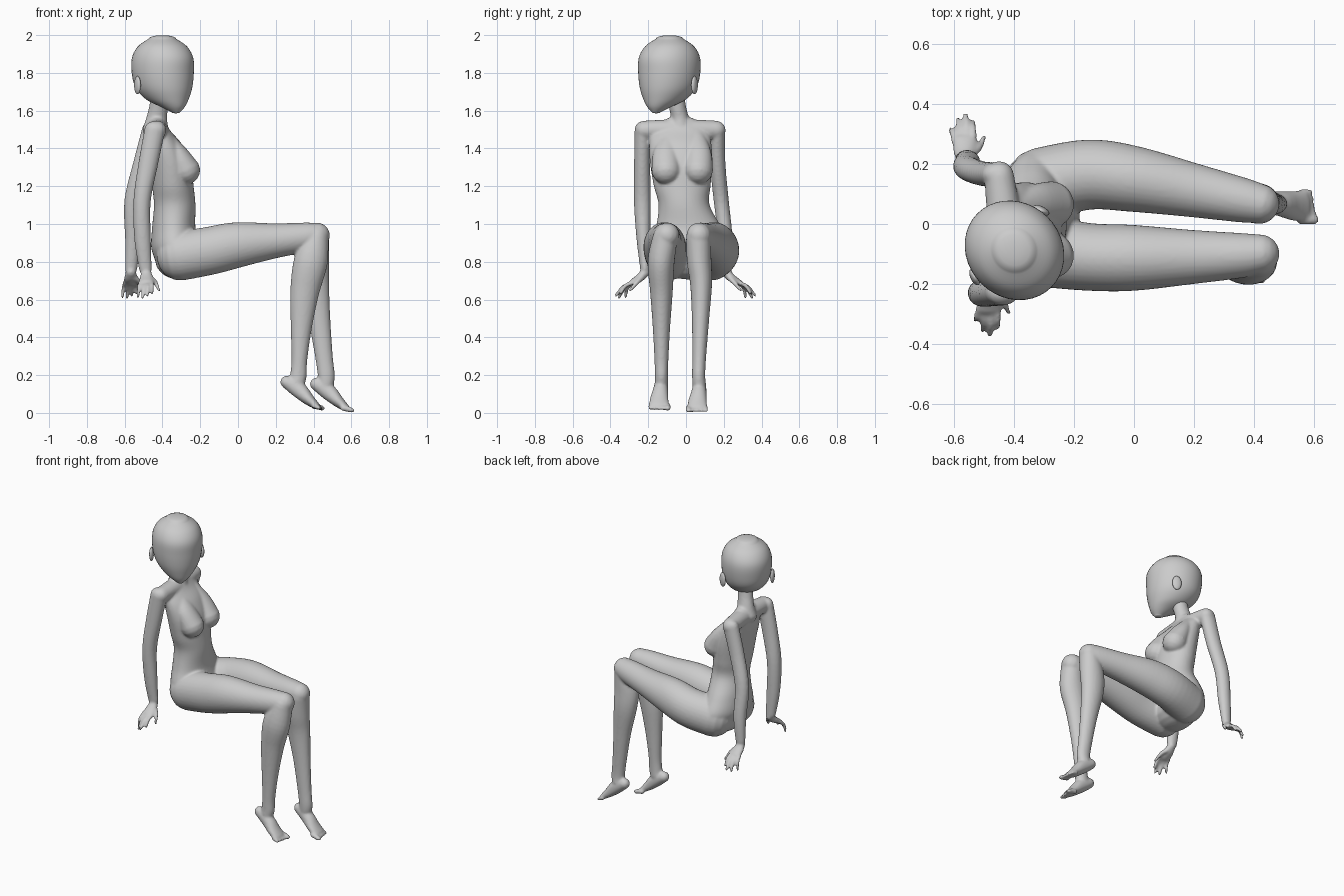
import bpy, bmesh, math
from mathutils import Vector, Matrix

Q = math.sqrt(0.5)
X, Y, Z = Vector((1, 0, 0)), Vector((0, 1, 0)), Vector((0, 0, 1))


def spline(pts, steps):
    """Catmull-Rom through (x, y, z, side radius, depth radius) rows."""
    v = [Vector(p) for p in pts]
    v = [v[0]] + v + [v[-1]]
    out = []
    for i in range(1, len(v) - 2):
        a, b, c, d = v[i - 1:i + 3]
        for k in range(steps):
            t = k / steps
            out.append(0.5 * (2 * b + (c - a) * t + (2 * a - 5 * b + 4 * c - d) * t * t
                              + (3 * b - a - 3 * c + d) * t ** 3))
    return out + [v[-1]]


def tube(bm, pts, side=Y, flat=None, cap=1.0, steps=5, n=24):
    """Loft rounded elliptical sections along a path, with domed ends."""
    p = spline(pts, steps)
    rings = []
    for i, q in enumerate(p):
        t = flat or (p[min(i + 1, len(p) - 1)].xyz - p[max(i - 1, 0)].xyz).normalized()
        s = (side - t * side.dot(t)).normalized()
        r = cap * min(q[3], q[4])
        dome = [(0, 1)]
        ends = [(math.sin(a), math.cos(a)) for a in (0.4, 0.8, 1.15, 1.42)]
        if i == 0:
            dome = [(-h, w) for h, w in reversed(ends)] + dome
        if i == len(p) - 1:
            dome = dome + ends
        for h, w in dome:
            rings.append((q.xyz + t * r * h, s * q[3] * w, t.cross(s) * q[4] * w))
    loops = [[bm.verts.new(c + u * math.cos(2 * math.pi * k / n) + w * math.sin(2 * math.pi * k / n))
              for k in range(n)] for c, u, w in rings]
    for a, b in zip(loops, loops[1:]):
        for k in range(n):
            bm.faces.new((a[k], a[(k + 1) % n], b[(k + 1) % n], b[k]))
    bm.faces.new(loops[0][::-1])
    bm.faces.new(loops[-1])


def finish(bm, name, voxel=None):
    bmesh.ops.recalc_face_normals(bm, faces=bm.faces)
    for f in bm.faces:
        f.smooth = True
    me = bpy.data.meshes.new(name)
    bm.to_mesh(me)
    bm.free()
    ob = bpy.data.objects.new(name, me)
    bpy.context.collection.objects.link(ob)
    if voxel:
        m = ob.modifiers.new("fuse", 'REMESH')
        m.mode, m.voxel_size, m.use_smooth_shade = 'VOXEL', voxel, True
        m = ob.modifiers.new("soften", 'SMOOTH')
        m.factor, m.iterations = 0.5, 6
    return ob


body = bmesh.new()

# torso, pelvis to collar
tube(body, [(-.31, .025, .81, .20, .13), (-.33, .025, .88, .215, .13), (-.34, .015, .98, .175, .115),
            (-.335, -.01, 1.10, .135, .11), (-.345, -.02, 1.20, .15, .11), (-.36, -.025, 1.32, .165, .11),
            (-.39, -.03, 1.42, .165, .095), (-.42, -.03, 1.49, .15, .065), (-.43, -.03, 1.53, .10, .05)],
     flat=Z, cap=.8, n=40)
# shoulders and neck
tube(body, [(-.43, -.22, 1.497, .05, .05), (-.43, -.03, 1.50, .058, .055), (-.45, .16, 1.497, .05, .05)], side=X)
tube(body, [(-.435, -.03, 1.50, .065, .07), (-.43, -.033, 1.56, .048, .055), (-.42, -.045, 1.62, .045, .05),
            (-.41, -.06, 1.70, .05, .05)])
# bust
for y in (-.105, .065):
    tube(body, [(-.385, y * .8, 1.46, .05, .035), (-.32, y, 1.37, .07, .055), (-.275, y, 1.285, .078, .075)])

# arms
tube(body, [(-.44, -.228, 1.50, .044, .055), (-.475, -.232, 1.32, .043, .052), (-.508, -.231, 1.12, .045, .046),
            (-.505, -.225, .92, .037, .044), (-.49, -.217, .76, .025, .034)])
tube(body, [(-.455, .165, 1.50, .042, .053), (-.505, .168, 1.32, .041, .05), (-.556, .187, 1.12, .04, .046),
            (-.556, .21, .92, .037, .042), (-.566, .218, .76, .025, .032)])


def hand(x, y, s):
    """Hand bent outward at the wrist; s is the y direction of the fingers."""
    def P(dx, dy, z, a, b):
        return (x + dx, y + s * dy, z, a, b)
    tube(body, [P(0, -.005, .745, .026, .024), P(0, .025, .715, .036, .022), P(0, .065, .69, .042, .017)], side=X)
    for b, tx, ty, tz in ((-.032, -.045, .10, .615), (-.011, -.02, .135, .61),
                          (.011, .004, .15, .622), (.031, .03, .125, .635)):
        tube(body, [P(b, .06, .69, .012, .012), P((b + tx) / 2, ty * .45 + .045, (tz + .71) / 2, .0115, .0115),
                    P(tx, ty, tz, .009, .009)], side=X, n=12)
    tube(body, [P(.02, .015, .715, .016, .016), P(.048, .04, .69, .013, .013), P(.066, .075, .65, .009, .009)],
         side=X, n=12)


hand(-.485, -.22, -1)
hand(-.567, .215, 1)

# thighs
tube(body, [(-.31, .135, .83, .12, .13), (-.15, .165, .858, .117, .127), (0, .15, .89, .11, .12),
            (.2, .112, .912, .09, .092), (.36, .08, .93, .075, .078), (.42, .068, .94, .066, .068)], n=32)
tube(body, [(-.31, -.09, .83, .12, .13), (-.15, -.11, .858, .113, .127), (0, -.113, .89, .11, .12),
            (.2, -.11, .912, .09, .092), (.36, -.105, .93, .075, .078), (.42, -.10, .94, .066, .068)], n=32)
# lower legs
tube(body, [(.42, .065, .93, .065, .063), (.40, .07, .80, .065, .082), (.405, .08, .68, .058, .078),
            (.43, .077, .50, .046, .059), (.455, .07, .30, .037, .047), (.467, .067, .20, .035, .045),
            (.465, .07, .15, .036, .042)])
tube(body, [(.415, -.11, .93, .066, .066), (.385, -.132, .80, .071, .09), (.353, -.13, .64, .06, .077),
            (.335, -.13, .45, .046, .056), (.325, -.13, .28, .037, .042), (.32, -.13, .20, .035, .044),
            (.312, -.13, .16, .036, .042)])
# feet on tiptoe
for dx, dy, dz, s in ((0, 0, 0, -1), (.157, .203, -.011, 1)):
    tube(body, [(x + dx, y + dy, z + dz, a, b) for x, y, z, a, b in
                ((.258, -.13, .163, .034, .034), (.32, -.134, .123, .040, .043),
                 (.375, -.142, .07, .050, .031), (.412, -.143, .04, .054, .020))])
    for k in range(5):
        r = .016 if k == 0 else .0115
        y = -.143 + dy + s * (k - 2) * .023
        L = .447 - .004 * k + dx
        tube(body, [(.40 + dx, y, .036 + dz, r, r), ((.40 + dx + L) / 2, y, .032 + dz, r, r),
                    (L, y, .024 + dz, r, r * .85)], n=12)

finish(body, "body", voxel=.0075)

# head turned 45 degrees: rows of (height, back, front, half width)
head = bmesh.new()
rows = [(1.592, .075, .125, .022), (1.62, .01, .145, .06), (1.66, -.085, .158, .104), (1.72, -.148, .17, .14),
        (1.80, -.17, .175, .156), (1.88, -.17, .172, .153), (1.94, -.135, .135, .125), (1.98, -.075, .075, .072)]
tube(head, [(-.4 + Q * (b + f) / 2, -.087 - Q * (b + f) / 2, z, w, (f - b) / 2) for z, b, f, w in rows],
     side=Vector((Q, Q, 0)), flat=Z, cap=.27, n=40)
finish(head, "head")

# ears
for s in (-1, 1):
    ear = bmesh.new()
    M = (Matrix.Translation((-.4 + Q * (s * .157 - .03), -.087 + Q * (s * .157 + .03), 1.735))
         @ Matrix.Rotation(-math.pi / 4, 4, 'Z') @ Matrix.Rotation(s * .35, 4, 'Z')
         @ Matrix.Diagonal((.03, .014, .048, 1)))
    bmesh.ops.create_uvsphere(ear, u_segments=20, v_segments=12, radius=1, matrix=M)
    finish(ear, "ear")
